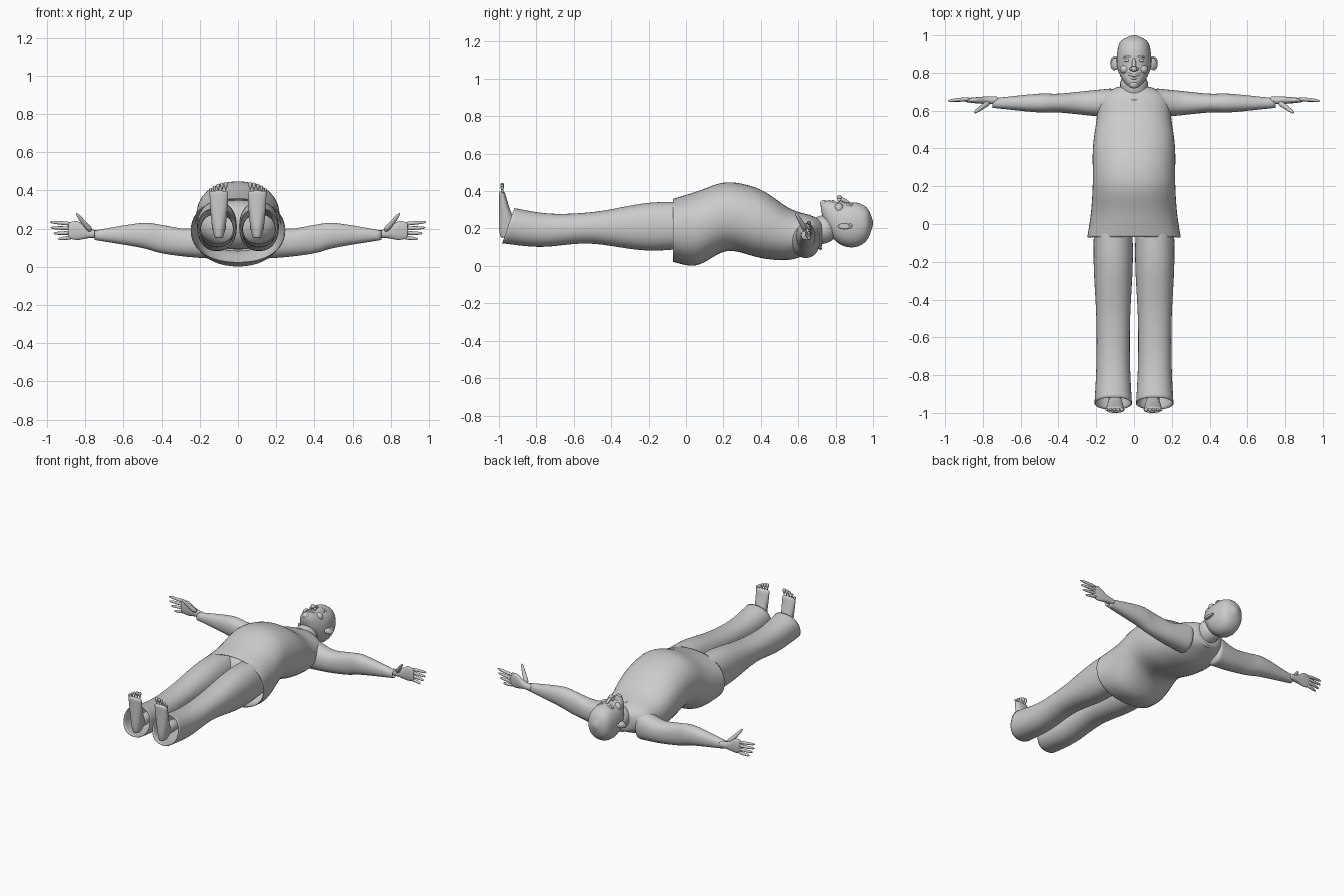
import bpy
import bmesh
import math
from mathutils import Vector, Matrix

if "Cube" in bpy.data.objects:
    bpy.data.objects.remove(bpy.data.objects["Cube"], do_unlink=True)

GREY = (0.6, 0.6, 0.6, 1)
material = bpy.data.materials.new("plain grey")
material.use_nodes = True
material.diffuse_color = GREY
material.node_tree.nodes["Principled BSDF"].inputs["Base Color"].default_value = GREY


def finish(name, bm, subdivide=False, thickness=None):
    """Turn a bmesh into a smooth shaded object."""
    bmesh.ops.recalc_face_normals(bm, faces=bm.faces[:])
    mesh = bpy.data.meshes.new(name)
    bm.to_mesh(mesh)
    bm.free()
    mesh.materials.append(material)
    for polygon in mesh.polygons:
        polygon.use_smooth = True
    obj = bpy.data.objects.new(name, mesh)
    bpy.context.collection.objects.link(obj)
    if subdivide:
        obj.modifiers.new("rounding", "SUBSURF")
    if thickness:
        modifier = obj.modifiers.new("cloth", "SOLIDIFY")
        modifier.thickness = thickness
        modifier.offset = -1


def skin(name, rings, cap_start=True, cap_end=True, thickness=None):
    """Bridge equal rings of points into one surface."""
    bm = bmesh.new()
    loops = [[bm.verts.new(point) for point in ring] for ring in rings]
    for lower, upper in zip(loops, loops[1:]):
        for i in range(len(lower)):
            bm.faces.new((lower[i - 1], lower[i], upper[i], upper[i - 1]))
    if cap_start:
        bm.faces.new(loops[0])
    if cap_end:
        bm.faces.new(loops[-1])
    finish(name, bm, True, thickness)


def resample(rows, steps=4):
    """Pass a smooth spline through a few section rows."""
    rows = [Vector(row) for row in rows]
    result = []
    for i in range(len(rows) - 1):
        before, start, end = rows[max(i - 1, 0)], rows[i], rows[i + 1]
        after = rows[min(i + 2, len(rows) - 1)]
        leave, arrive = (end - before) / 2, (after - start) / 2
        for step in range(steps):
            t = step / steps
            blend = t * t * (3 - 2 * t)
            result.append(start.lerp(end, blend) + leave * t * (1 - t) ** 2
                          - arrive * t * t * (1 - t))
    return result + [rows[-1]]


def loft(name, axis, rows, center=0, side=1, tilt=0, sides=24, **options):
    """Rows are (position, half width, low, high); tilt slants the far end."""
    rings = []
    sections = resample(rows)
    for index, (position, width, low, high) in enumerate(sections):
        slant = tilt * index / len(sections)
        ring = []
        for i in range(sides):
            angle = math.tau * i / sides
            across, up = math.cos(angle), math.sin(angle)
            u = center + width * math.copysign(abs(across) ** 0.9, across)
            v = (low + high) / 2 + (high - low) / 2 * math.copysign(abs(up) ** 0.9, up)
            w = position + slant * up
            x, y, z = {"x": (w, u, v), "y": (u, w, v), "z": (u, v, w)}[axis]
            ring.append((x * side, y, z))
        rings.append(ring)
    skin(name, rings, **options)


def tube(name, points, start_radius, end_radius, side=1, sides=10):
    """Tapered round tube through a few points."""
    path = [Vector((x * side, y, z)) for x, y, z in points]
    last = len(path) - 1
    rings = []
    for i, point in enumerate(path):
        along = path[min(i + 1, last)] - path[max(i - 1, 0)]
        turn = along.to_track_quat("Z", "Y")
        radius = start_radius + (end_radius - start_radius) * i / last
        angles = [math.tau * k / sides for k in range(sides)]
        rings.append([point + turn @ Vector((math.cos(a), math.sin(a), 0)) * radius
                      for a in angles])
    skin(name, rings)


def ball(name, location, scale, side=1, turn=0):
    x, y, z = location
    bm = bmesh.new()
    matrix = (Matrix.Translation((x * side, y, z)) @ Matrix.Rotation(turn * side, 4, "Y")
              @ Matrix.Diagonal((*scale, 1)))
    bmesh.ops.create_uvsphere(bm, u_segments=20, v_segments=12, radius=1, matrix=matrix)
    finish(name, bm)


def arc(start, end, count, place):
    """Sample a curve rule at even angles."""
    return [place(start + (end - start) * i / (count - 1)) for i in range(count)]


# Shirt with a round belly and an open flared hem
loft("shirt", "y", [
    (-.07, .25, .02, .36), (.06, .23, 0, .4), (.22, .22, .08, .45), (.4, .22, .04, .41),
    (.55, .2, .03, .31), (.67, .18, .07, .27), (.73, .08, .1, .24)],
     cap_start=False, thickness=.004)
ball("hips", (0, .05, .22), (.21, .12, .13))

# Neck and collar
tube("neck", [(0, .62, .17), (0, .7, .18), (0, .8, .22)], .07, .08, sides=20)
tube("collar", arc(0, math.tau, 17, lambda a: (
    .07 * math.cos(a), .69 - .03 * math.sin(a), .18 + .09 * math.sin(a))), .008, .008)

# Head
loft("head", "y", [
    (.72, .02, .3, .34), (.76, .06, .18, .35), (.83, .09, .11, .34), (.91, .09, .1, .34),
    (.97, .07, .14, .31), (1, .01, .22, .24)])
tube("nose", [(0, .88, .33), (0, .85, .35), (0, .82, .36)], .008, .014)
ball("nose_tip", (0, .82, .365), (.016, .014, .015))
ball("chin", (0, .737, .333), (.024, .02, .02))
for label, height, half_width in (("upper_lip", .785, .043), ("lower_lip", .77, .035)):
    tube(label, arc(-1, 1, 7, lambda t: (
        half_width * t, height + .02 * t * t, .348 - .028 * t * t)), .007, .007)

for side, label in ((1, "left"), (-1, "right")):
    # Face details
    ball(label + "_eye", (.036, .866, .321), (.018, .011, .016), side)
    tube(label + "_brow", [(.01, .88, .336), (.036, .893, .334), (.06, .88, .318)],
         .006, .005, side)
    ball(label + "_cheek", (.048, .818, .308), (.026, .024, .028), side)
    ball(label + "_nostril", (.014, .82, .352), (.01, .01, .01), side)

    # Ear with a raised rim
    ball(label + "_ear", (.1, .846, .212), (.026, .032, .012), side, .5)
    tube(label + "_ear_rim", arc(-1, math.pi, 9, lambda a: (
        .1 + .02 * math.sin(a), .85 + .035 * math.cos(a), .215 - .012 * math.sin(a))),
         .007, .007, side)

    # Sleeve
    loft(label + "_sleeve", "x", [
        (.1, .08, .04, .25), (.25, .065, .05, .2), (.4, .05, .07, .22),
        (.51, .05, .1, .23), (.75, .025, .14, .19)],
         center=.64, side=side, cap_end=False, thickness=.003)

    # Hand
    loft(label + "_palm", "x", [
        (.72, .02, .15, .19), (.78, .02, .15, .2), (.84, .016, .14, .24),
        (.89, .01, .15, .23)], center=.655, side=side)
    for i, finger in enumerate(("little", "ring", "middle", "index")):
        base = Vector((.86, .66, .155 + .023 * i))
        tip = Vector((.99 - .005 * (3 - i) ** 2, .65, .145 + .03 * i))
        knuckle = base.lerp(tip, .5) + Vector((0, .005, 0))
        tube(f"{label}_{finger}_finger", [base, knuckle, tip], .012, .008, side)
    tube(label + "_thumb", [(.765, .645, .185), (.8, .622, .22), (.85, .585, .285)],
         .018, .009, side)

    # Trouser leg with a slanted open cuff
    loft(label + "_trouser_leg", "y", [
        (.08, .1, .1, .34), (-.2, .105, .08, .34), (-.5, .09, .12, .29),
        (-.75, .09, .1, .28), (-.95, .1, .12, .31)],
         center=.11, side=side, tilt=.035, cap_end=False, thickness=.004)

    # Bare foot standing upright on its heel
    tube(label + "_ankle", [(.1, -.8, .21), (.1, -.88, .21), (.1, -.96, .21)],
         .04, .04, side)
    loft(label + "_foot", "z", [
        (.15, .02, -.99, -.94), (.2, .035, -1, -.9), (.3, .045, -1, -.94),
        (.4, .05, -1, -.97)], center=.1, side=side)
    for i in range(5):
        x = .064 + .02 * i
        top = .444 - .002 * i * i
        tube(f"{label}_toe_{i + 1}", [(x, -.982, .37), (x, -.98, top - .02), (x, -.985, top)],
             .014 - .001 * i, .012 - .001 * i, side)
